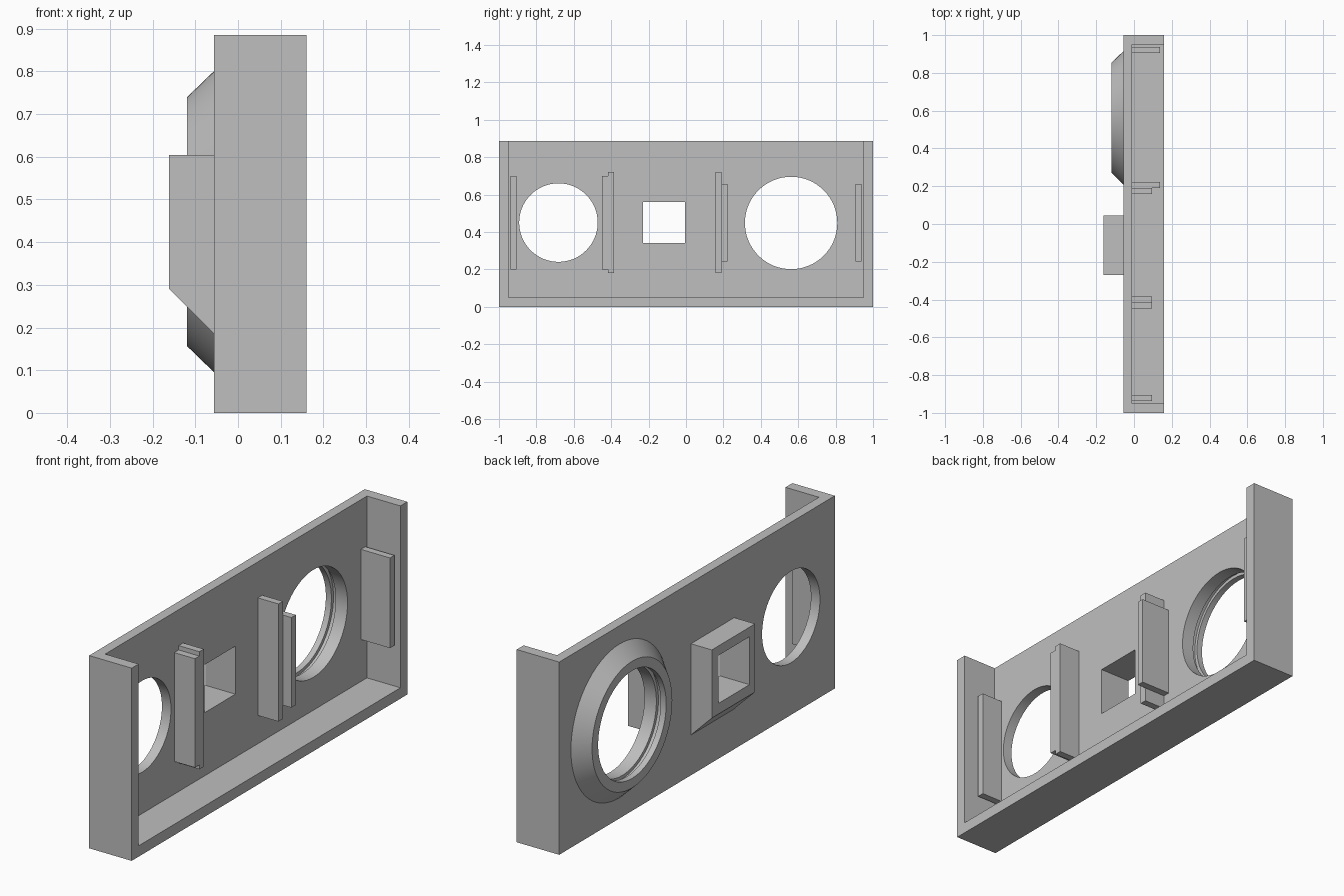
import bpy, bmesh, math
from mathutils import Matrix, Vector

old = bpy.data.objects.get("Cube")
if old:
    bpy.data.objects.remove(old, do_unlink=True)

grey = bpy.data.materials.new("plain grey")
grey.use_nodes = True
colour = (0.52, 0.52, 0.52, 1)
grey.diffuse_color = colour
grey.node_tree.nodes["Principled BSDF"].inputs["Base Color"].default_value = colour


def finish(name, bm):
    bmesh.ops.recalc_face_normals(bm, faces=bm.faces)
    mesh = bpy.data.meshes.new(name)
    bm.to_mesh(mesh)
    bm.free()
    mesh.materials.append(grey)
    ob = bpy.data.objects.new(name, mesh)
    bpy.context.collection.objects.link(ob)
    return ob


def box(name, x, y, z):
    """Box from three (low, high) ranges."""
    bm = bmesh.new()
    bmesh.ops.create_cube(bm, size=1)
    for v in bm.verts:
        v.co = [r[0] if c < 0 else r[1] for c, r in zip(v.co, (x, y, z))]
    return finish(name, bm)


def cylinder(name, y, z, radius):
    """Long cylinder along x."""
    bm = bmesh.new()
    place = Matrix.Translation((0, y, z)) @ Matrix.Rotation(math.pi / 2, 4, 'Y')
    bmesh.ops.create_cone(bm, cap_ends=True, segments=64, radius1=radius,
                          radius2=radius, depth=1, matrix=place)
    return finish(name, bm)


def cut(ob, *cutters):
    """Subtract the cutters from the object and remove them."""
    bpy.context.view_layer.objects.active = ob
    for cutter in cutters:
        mod = ob.modifiers.new("cut", 'BOOLEAN')
        mod.operation, mod.solver, mod.object = 'DIFFERENCE', 'EXACT', cutter
        bpy.ops.object.modifier_apply(modifier=mod.name)
        bpy.data.objects.remove(cutter, do_unlink=True)


def smooth(ob):
    bpy.ops.object.select_all(action='DESELECT')
    ob.select_set(True)
    bpy.context.view_layer.objects.active = ob
    bpy.ops.object.shade_smooth_by_angle(angle=math.radians(30))


BACK, FACE = -0.056, -0.01
BIG_Y, BIG_Z, BIG_R = 0.562, 0.448, 0.247
WINDOW = ((-1, 1), (-0.23, -0.005), (0.34, 0.56))

# Tray: back panel with a floor and two end walls, open at the top
tray = box("tray_panel", (BACK, 0.16), (-1, 1), (0, 0.885))
cut(tray,
    box("cavity", (FACE, 1), (-0.95, 0.95), (0.05, 2)),
    cylinder("big_hole", BIG_Y, BIG_Z, BIG_R),
    cylinder("small_hole", -0.682, 0.45, 0.21),
    box("window", *WINDOW))
smooth(tray)

# Bevelled ring around the big hole, with a shallow groove inside
bm = bmesh.new()
profile = [(BACK, 0.353), (-0.12, 0.291), (-0.12, BIG_R), (-0.092, BIG_R),
           (-0.092, 0.262), (-0.07, 0.262), (-0.07, BIG_R), (BACK, BIG_R)]
centre = Vector((0, BIG_Y, BIG_Z))
verts = [bm.verts.new(centre + Vector((x, 0, r))) for x, r in profile]
edges = [bm.edges.new((v, verts[i - 1])) for i, v in enumerate(verts)]
bmesh.ops.spin(bm, geom=verts + edges, cent=centre, axis=(1, 0, 0),
               angle=math.tau, steps=64, use_merge=True)
bmesh.ops.remove_doubles(bm, verts=bm.verts, dist=0.0001)
smooth(finish("bevelled_ring", bm))

# Square socket on the back, with a sloping underside
bm = bmesh.new()
outline = [(BACK, 0.185), (-0.162, 0.291), (-0.162, 0.604), (BACK, 0.604)]
face = bm.faces.new([bm.verts.new((x, -0.27, z)) for x, z in outline])
side = bmesh.ops.extrude_face_region(bm, geom=[face])["geom"]
bmesh.ops.translate(bm, vec=(0, 0.314, 0),
                    verts=[v for v in side if isinstance(v, bmesh.types.BMVert)])
socket = finish("square_socket", bm)
cut(socket, box("socket_window", *WINDOW))

# Upright ribs: name, lowest y, z range, reach in x
ribs = [("small_outer_rib", -0.937, (0.2, 0.7), 0.095),
        ("small_inner_rib", -0.448, (0.2, 0.7), 0.095),
        ("small_inner_backing", -0.416, (0.18, 0.72), 0.095),
        ("big_inner_backing", 0.158, (0.18, 0.72), 0.095),
        ("big_inner_rib", 0.19, (0.243, 0.657), 0.138),
        ("big_outer_rib", 0.906, (0.243, 0.657), 0.138)]
for name, y, z, reach in ribs:
    box(name, (FACE, reach), (y, y + 0.032), z)
